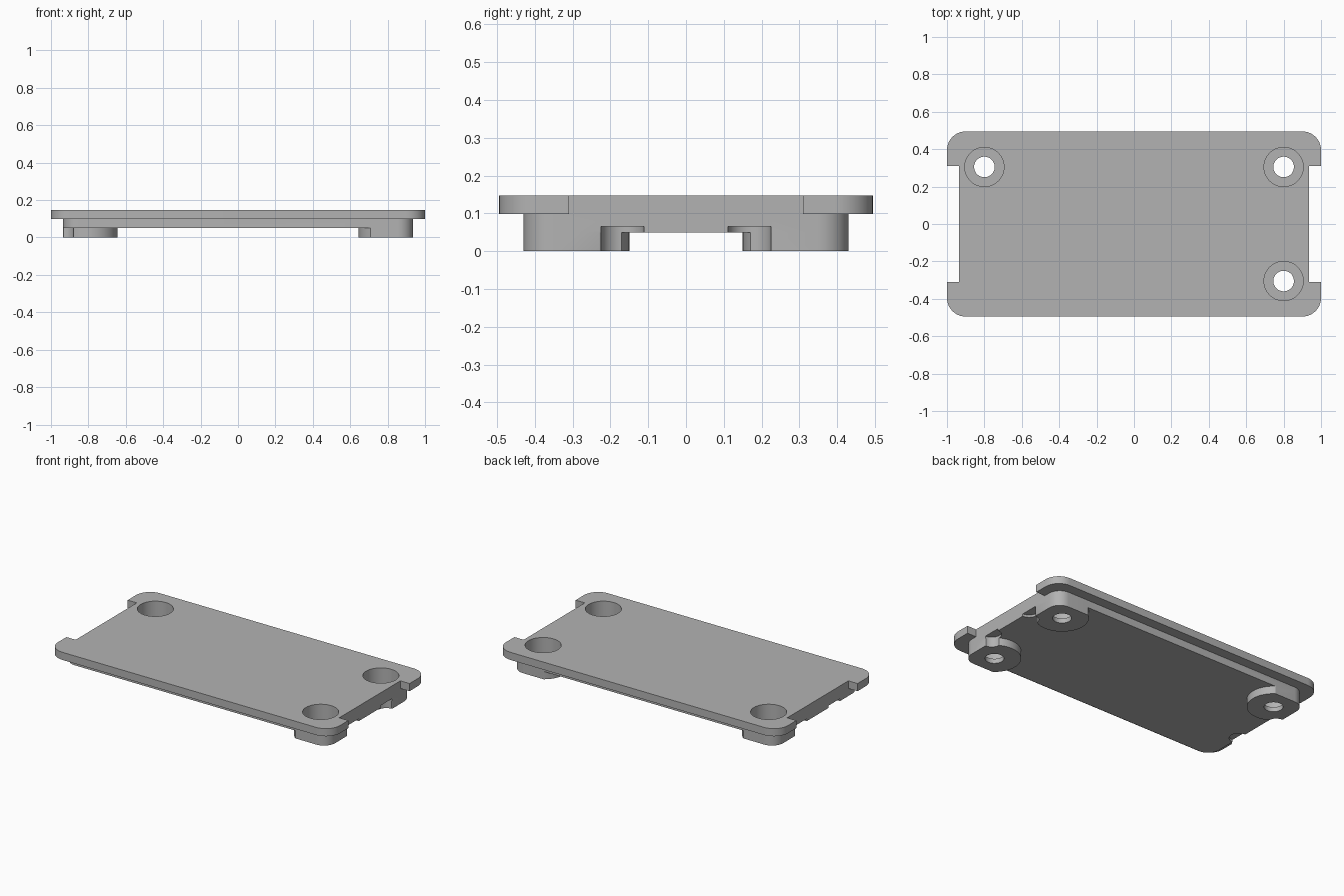
import bpy
import math

cube = bpy.data.objects.get("Cube")
if cube:
    bpy.data.objects.remove(cube, do_unlink=True)

grey = bpy.data.materials.new("mid grey")
grey.use_nodes = True
COLOUR = (0.45, 0.45, 0.45, 1)
grey.diffuse_color = COLOUR
grey.node_tree.nodes["Principled BSDF"].inputs["Base Color"].default_value = COLOUR

TOP, LEDGE, BASE = 0.147, 0.098, 0.05
POSTS = [(-0.8, 0.305), (0.8, 0.305), (0.8, -0.305)]
SIDES = (-1, 1)


def prism(name, outline, z0, z1):
    """Extrude a counter-clockwise outline from z0 to z1."""
    n = len(outline)
    verts = [(x, y, z) for z in (z0, z1) for x, y in outline]
    faces = [tuple(reversed(range(n))), tuple(range(n, 2 * n))]
    faces += [(i, (i + 1) % n, (i + 1) % n + n, i + n) for i in range(n)]
    mesh = bpy.data.meshes.new(name)
    mesh.from_pydata(verts, [], faces)
    mesh.materials.append(grey)
    obj = bpy.data.objects.new(name, mesh)
    bpy.context.collection.objects.link(obj)
    return obj


def circle(x, y, r, n=48):
    return [(x + r * math.cos(math.tau * i / n), y + r * math.sin(math.tau * i / n))
            for i in range(n)]


def rounded(hx, hy, r, n=10):
    points = []
    for q, (sx, sy) in enumerate([(1, 1), (-1, 1), (-1, -1), (1, -1)]):
        for i in range(n + 1):
            a = math.pi / 2 * (q + i / n)
            points.append((sx * (hx - r) + r * math.cos(a), sy * (hy - r) + r * math.sin(a)))
    return points


def combine(target, other, operation):
    """Apply a boolean and discard the tool object."""
    mod = target.modifiers.new("join", 'BOOLEAN')
    mod.object, mod.operation, mod.solver = other, operation, 'EXACT'
    bpy.context.view_layer.objects.active = target
    bpy.ops.object.modifier_apply(modifier=mod.name)
    bpy.data.objects.remove(other, do_unlink=True)


# Lid flange with a rectangular notch in each short side
cover = prism("cover_plate", rounded(1, 0.495, 0.1), LEDGE, TOP)
for s in SIDES:
    x0, x1 = sorted((s * 0.935, s * 1.1))
    notch = prism("side_notch", [(x0, -0.31), (x1, -0.31), (x1, 0.31), (x0, 0.31)], 0, 0.3)
    combine(cover, notch, 'DIFFERENCE')

# Narrower lower body
combine(cover, prism("lower_body", rounded(0.935, 0.43, 0.08), BASE, TOP), 'UNION')

# Round feet trimmed to the body outline
for x, y in POSTS:
    foot = prism("foot", circle(x, y, 0.155), 0, 0.08)
    combine(foot, prism("foot_trim", rounded(0.935, 0.43, 0.08), -0.1, 0.2), 'INTERSECT')
    combine(cover, foot, 'UNION')

# Counterbored screw holes
for x, y in POSTS:
    combine(cover, prism("screw_head_bore", circle(x, y, 0.105), 0.03, 0.3), 'DIFFERENCE')
    combine(cover, prism("screw_hole", circle(x, y, 0.055), -0.1, 0.3), 'DIFFERENCE')

# Shallow scallops under the short edges
for sx in SIDES:
    for sy in SIDES:
        scallop = prism("scallop", circle(sx * 0.935, sy * 0.168, 0.057), -0.1, 0.065)
        combine(cover, scallop, 'DIFFERENCE')

# Smooth curved walls, keep edges sharp
bpy.ops.object.select_all(action='DESELECT')
cover.select_set(True)
bpy.context.view_layer.objects.active = cover
bpy.ops.object.shade_smooth_by_angle(angle=math.radians(30))
